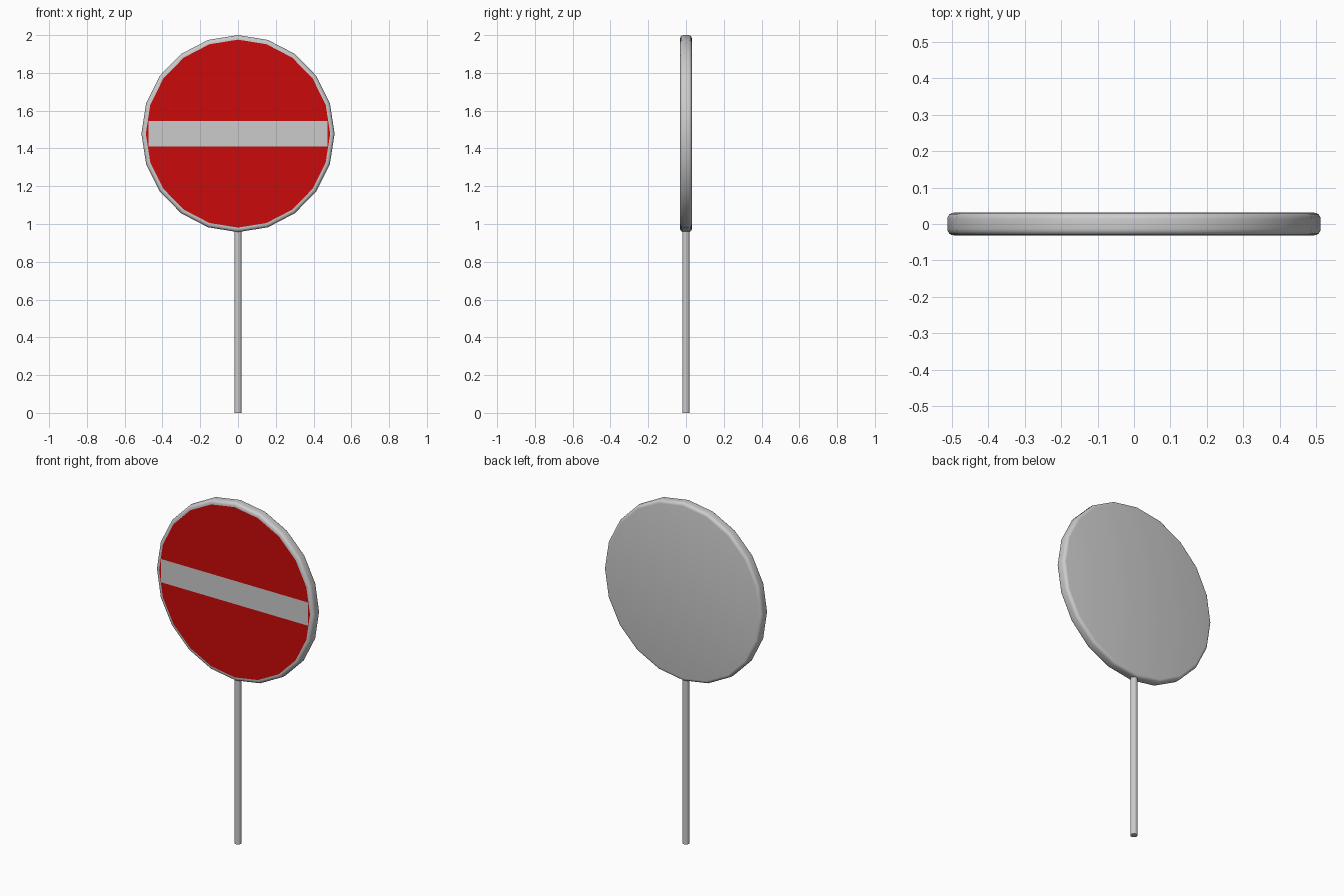
import bpy, bmesh, math

if "Cube" in bpy.data.objects:
    bpy.data.objects.remove(bpy.data.objects["Cube"])

SIDES, RX, RZ, CZ, HALF = 20, 0.5115, 0.5215, 1.4785, 0.031


def finish(bm, name, colour=None, angle=None):
    me = bpy.data.meshes.new(name)
    bm.to_mesh(me)
    bm.free()
    ob = bpy.data.objects.new(name, me)
    bpy.context.collection.objects.link(ob)
    if colour:
        mat = bpy.data.materials.new(name + "_paint")
        mat.diffuse_color = colour
        mat.use_nodes = True
        mat.node_tree.nodes["Principled BSDF"].inputs["Base Color"].default_value = mat.diffuse_color
        me.materials.append(mat)
    if angle:
        bpy.ops.object.select_all(action='DESELECT')
        bpy.context.view_layer.objects.active = ob
        ob.select_set(True)
        bpy.ops.object.shade_smooth_by_angle(angle=math.radians(angle))
    return ob


def ring(bm, inset, y):
    k = 1 - inset / RZ
    return [bm.verts.new((RX * k * math.sin(a), y, CZ + RZ * k * math.cos(a)))
            for a in (2 * math.pi * i / SIDES for i in range(SIDES))]


# sign plate: twenty-sided disc with a rounded rim
bm = bmesh.new()
R = 0.018
arc = [(R * (1 - math.sin(t)), R * (1 - math.cos(t)))
       for t in (math.pi / 2 * i / 4 for i in range(5))]
profile = [(i, -HALF + d) for i, d in arc]
profile += [(i, HALF - d) for i, d in reversed(arc)]
rings = [ring(bm, i, y) for i, y in profile]
for a, b in zip(rings, rings[1:]):
    for i in range(SIDES):
        j = (i + 1) % SIDES
        bm.faces.new((a[i], a[j], b[j], b[i]))
bm.faces.new(rings[0])
bm.faces.new(rings[-1])
bmesh.ops.recalc_face_normals(bm, faces=bm.faces)
finish(bm, "sign_plate", angle=30)

# red front panel
bm = bmesh.new()
bm.faces.new(ring(bm, 0.024, -HALF - 0.0006))
bmesh.ops.recalc_face_normals(bm, faces=bm.faces)
for f in bm.faces:
    f.normal_update()
    if f.normal.y > 0:
        f.normal_flip()
finish(bm, "red_panel", (0.6, 0.003, 0.003, 1))

# horizontal bar
bm = bmesh.new()
y = -HALF - 0.0012
bm.faces.new([bm.verts.new(p) for p in ((-0.475, y, 1.41), (0.475, y, 1.41),
                                        (0.475, y, 1.546), (-0.475, y, 1.546))])
finish(bm, "horizontal_bar")

# post
bm = bmesh.new()
bmesh.ops.create_cone(bm, cap_ends=True, segments=16, radius1=0.0195,
                      radius2=0.0195, depth=0.98)
bmesh.ops.translate(bm, verts=bm.verts, vec=(0, 0, 0.49))
finish(bm, "post", angle=30)
